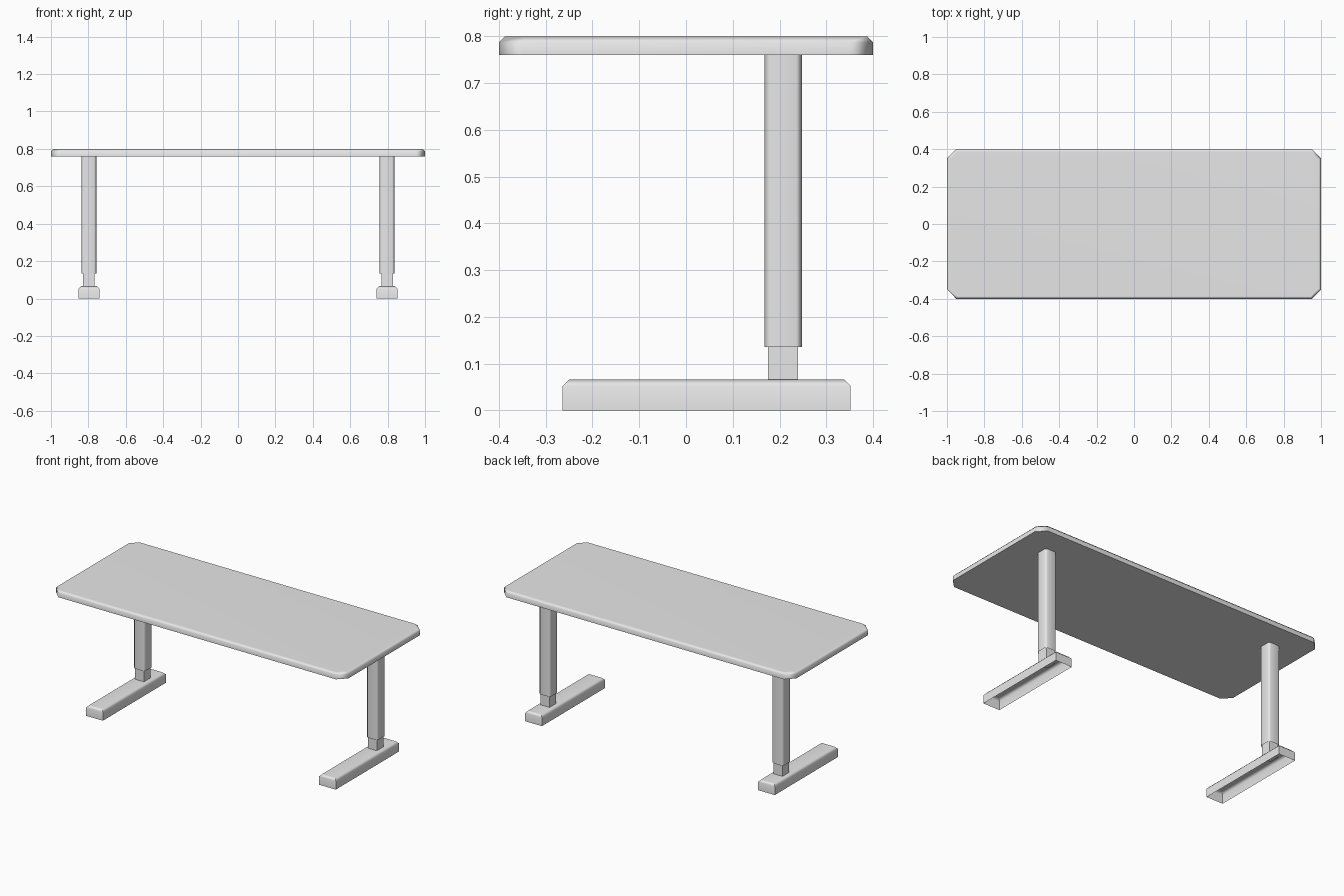
import bpy
import bmesh
from math import radians
from mathutils import Matrix, Vector

cube = bpy.data.objects.get("Cube")
if cube:
    bpy.data.objects.remove(cube, do_unlink=True)

grey = bpy.data.materials.new("light_grey")
grey.use_nodes = True
grey.diffuse_color = (0.8, 0.8, 0.8, 1)
grey.node_tree.nodes["Principled BSDF"].inputs["Base Color"].default_value = (0.8, 0.8, 0.8, 1)


def chamfer(bm, edges, width):
    bmesh.ops.bevel(bm, geom=edges, offset=width, offset_type='OFFSET',
                    segments=1, affect='EDGES', profile=0.5)


def block(name, low, high, upright=0, rim=0, open_ends=()):
    """Box from low to high, with chamfered upright and top edges; open_ends lists removed z sides."""
    low, high = Vector(low), Vector(high)
    bm = bmesh.new()
    bmesh.ops.create_cube(bm, size=1, matrix=Matrix.LocRotScale(
        (low + high) / 2, None, high - low))
    if upright:
        chamfer(bm, [e for e in bm.edges
                     if abs(e.verts[0].co.z - e.verts[1].co.z) > 0.001], upright)
    if rim:
        chamfer(bm, [e for e in bm.edges
                     if all(abs(v.co.z - high.z) < 0.001 for v in e.verts)], rim)
    bm.normal_update()
    for side in open_ends:
        bmesh.ops.delete(bm, geom=[f for f in bm.faces if f.normal.z * side > 0.99],
                         context='FACES')
    mesh = bpy.data.meshes.new(name)
    bm.to_mesh(mesh)
    bm.free()
    mesh.materials.append(grey)
    obj = bpy.data.objects.new(name, mesh)
    bpy.context.collection.objects.link(obj)
    bpy.ops.object.select_all(action='DESELECT')
    obj.select_set(True)
    bpy.context.view_layer.objects.active = obj
    bpy.ops.object.shade_smooth_by_angle(angle=radians(50))
    # Keep the broad faces flat and blend only across the chamfers
    weighted = obj.modifiers.new("weighted_normals", 'WEIGHTED_NORMAL')
    weighted.keep_sharp = True
    return obj


# Table top with cut corners and a softened upper rim
block("table_top", (-1, -0.4, 0.76), (1, 0.4, 0.8), upright=0.05, rim=0.013)

# Legs: hollow outer column, inner post and hollow foot on each side
for side, x in (("right", -0.797), ("left", 0.797)):
    block(side + "_column", (x - 0.04, 0.168, 0.135), (x + 0.04, 0.248, 0.76),
          upright=0.012, open_ends=(-1,))
    block(side + "_post", (x - 0.031, 0.175, 0.06), (x + 0.031, 0.24, 0.2))
    block(side + "_foot", (x - 0.057, -0.264, 0), (x + 0.057, 0.352, 0.066),
          rim=0.014, open_ends=(-1,))
